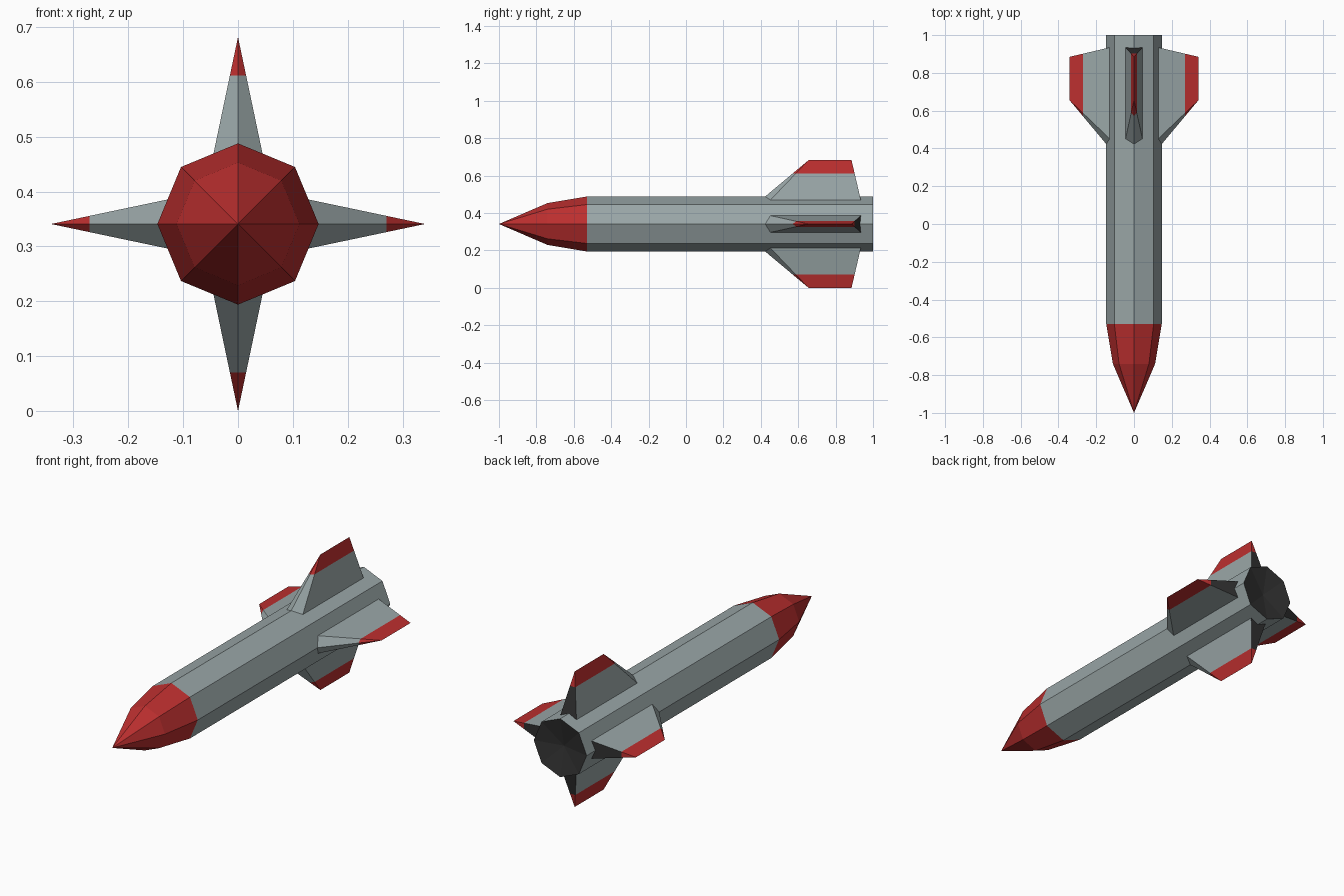
import bpy, bmesh, math
from mathutils import Matrix, Vector

if "Cube" in bpy.data.objects:
    bpy.data.objects.remove(bpy.data.objects["Cube"])

AXIS_Z = 0.341
R = 0.147


def material(name, rgb):
    m = bpy.data.materials.new(name)
    m.diffuse_color = (*rgb, 1)
    m.use_nodes = True
    m.node_tree.nodes["Principled BSDF"].inputs["Base Color"].default_value = m.diffuse_color
    return m


GREY = material("grey hull", (0.32, 0.38, 0.385))
RED = material("red paint", (0.50, 0.028, 0.028))
DARK = material("dark exhaust", (0.03, 0.03, 0.03))


def finish(bm, name, mats):
    me = bpy.data.meshes.new(name)
    bm.to_mesh(me)
    bm.free()
    for m in mats:
        me.materials.append(m)
    ob = bpy.data.objects.new(name, me)
    bpy.context.collection.objects.link(ob)
    return ob


def lathe(name, profile, mat, flip=False):
    """Eight-sided surface around the long axis from (y, radius) pairs."""
    bm = bmesh.new()
    rings = []
    for y, r in profile:
        n = 8 if r > 0 else 1
        rings.append([bm.verts.new((r * math.cos(k * math.pi / 4), y,
                                    AXIS_Z + r * math.sin(k * math.pi / 4))) for k in range(n)])
    for a, b in zip(rings, rings[1:]):
        for k in range(8):
            quad = [a[k % len(a)], a[(k + 1) % len(a)], b[(k + 1) % len(b)], b[k % len(b)]]
            bm.faces.new(list(dict.fromkeys(quad)))
    bm.normal_update()
    # hull faces point away from the axis; the exhaust points backwards
    for f in bm.faces:
        c = f.calc_center_median()
        out = Vector((0, 1, 0)) if flip else Vector((c.x, 0, c.z - AXIS_Z))
        if f.normal.dot(out) < 0:
            f.normal_flip()
    return finish(bm, name, [mat])


lathe("nose_cone", [(-1.0, 0), (-0.74, 0.112), (-0.53, R)], RED)
lathe("body_tube", [(-0.53, R), (1.0, R)], GREY)
lathe("exhaust", [(1.0, R), (0.97, 0)], DARK, flip=True)


def fin(name, angle):
    """Wedge fin with a keeled leading edge, painted tip and dark rear."""
    bm = bmesh.new()
    nose, l1, r1, l2, r2, t1, t2 = [bm.verts.new(p) for p in (
        (0, 0.422, 0.146), (-0.045, 0.45, 0.127), (0.045, 0.45, 0.127),
        (-0.045, 0.935, 0.127), (0.045, 0.935, 0.127),
        (0, 0.655, 0.341), (0, 0.885, 0.341))]
    for f in ((nose, t1, l1), (nose, r1, t1), (l1, t1, t2, l2),
              (r1, r2, t2, t1), (l2, t2, r2), (nose, l1, l2, r2, r1)):
        bm.faces.new(f)
    bmesh.ops.recalc_face_normals(bm, faces=bm.faces)
    bmesh.ops.bisect_plane(bm, geom=bm.verts[:] + bm.edges[:] + bm.faces[:],
                           plane_co=(0, 0, 0.271), plane_no=(0, 0, 1))
    bm.normal_update()
    for f in bm.faces:
        if f.calc_center_median().z > 0.271:
            f.material_index = 1
        elif f.normal.y > 0.7:
            f.material_index = 2
    bm.transform(Matrix.Translation((0, 0, AXIS_Z)) @ Matrix.Rotation(angle, 4, 'Y'))
    finish(bm, name, [GREY, RED, DARK])


for i, side in enumerate(("top", "right", "bottom", "left")):
    fin(side + "_fin", i * math.pi / 2)
